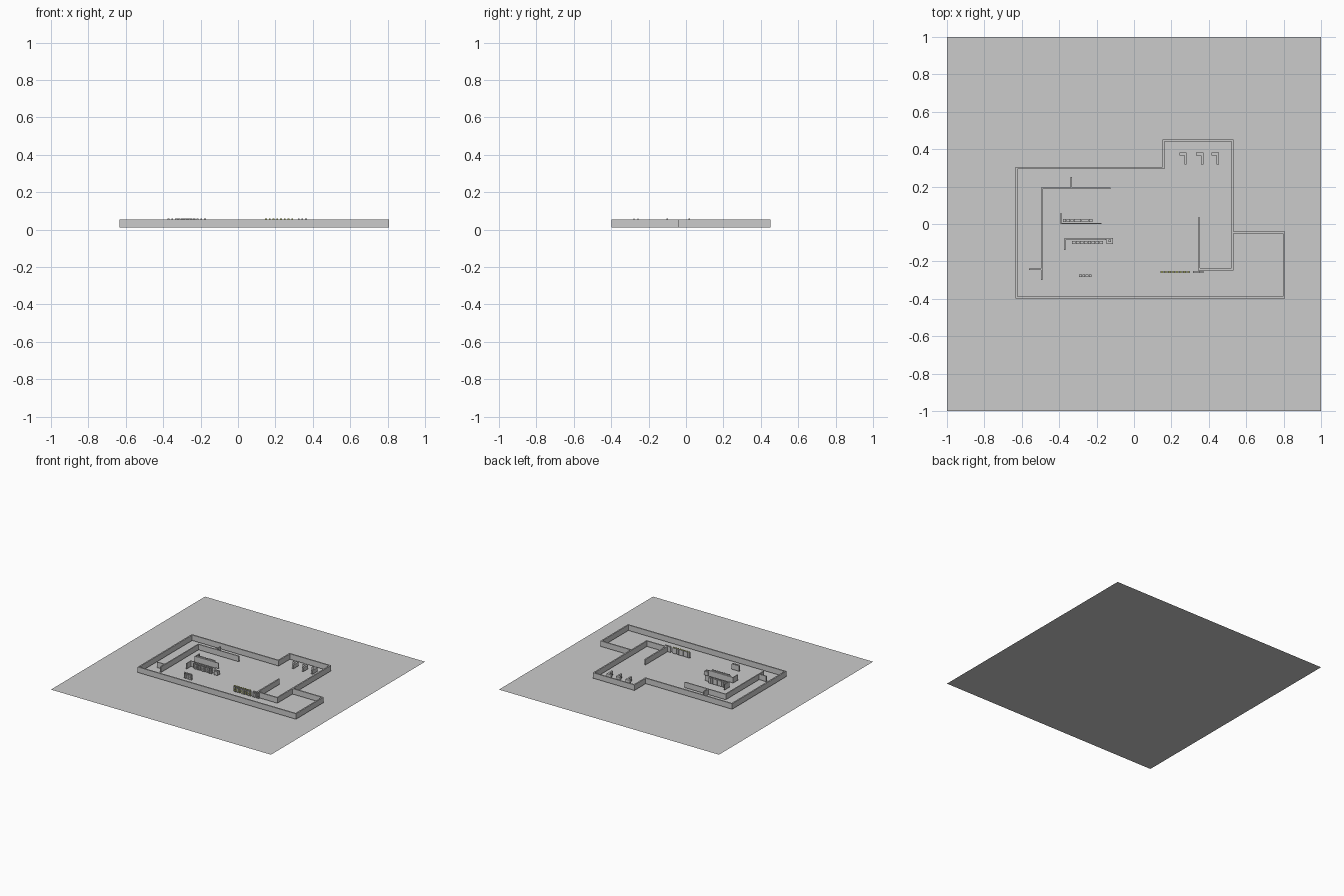
import bpy, bmesh
from mathutils import Vector

if "Cube" in bpy.data.objects:
    bpy.data.objects.remove(bpy.data.objects["Cube"])

Z0, Z1 = 0.01, 0.055  # wall bottom and top


def finish(name, bm, mat=None):
    bmesh.ops.recalc_face_normals(bm, faces=bm.faces)
    me = bpy.data.meshes.new(name)
    bm.to_mesh(me)
    bm.free()
    ob = bpy.data.objects.new(name, me)
    bpy.context.collection.objects.link(ob)
    if mat:
        me.materials.append(mat)
    return ob


def wall(name, pts, t=0.011, closed=False):
    """Mitred wall of thickness t centred on a path."""
    p = [Vector(q) for q in pts]
    n = len(p)
    bm = bmesh.new()
    rings = []
    for i in range(n):
        a = p[i] - p[i - 1] if (closed or i > 0) else None
        b = p[(i + 1) % n] - p[i] if (closed or i < n - 1) else None
        a, b = (a or b).normalized(), (b or a).normalized()
        na, nb = Vector((-a.y, a.x)), Vector((-b.y, b.x))
        off = (na + nb) / (1 + na.dot(nb)) * t / 2
        l, r = p[i] + off, p[i] - off
        rings.append([bm.verts.new((*q, z)) for q, z in ((l, Z0), (r, Z0), (r, Z1), (l, Z1))])
    for i in range(n if closed else n - 1):
        A, B = rings[i], rings[(i + 1) % n]
        for k in range(4):
            bm.faces.new((A[k], A[(k + 1) % 4], B[(k + 1) % 4], B[k]))
    if not closed:
        bm.faces.new(rings[0])
        bm.faces.new(rings[-1])
    return finish(name, bm)


def boxes(name, items, mat=None):
    """Boxes given as (x0, x1, y0, y1, z0, z1), joined in one object."""
    bm = bmesh.new()
    for x0, x1, y0, y1, z0, z1 in items:
        vs = bmesh.ops.create_cube(bm, size=1)["verts"]
        for v in vs:
            v.co = (x1 if v.co.x > 0 else x0, y1 if v.co.y > 0 else y0, z1 if v.co.z > 0 else z0)
    return finish(name, bm, mat)


def rack(name, x0, x1, y0, y1, n, mat=None):
    """Row of n cabinets: open shelves between side panels, small item on top."""
    frame, goods = [], []
    w = (x1 - x0) / n
    ym = (y0 + y1) / 2
    for i in range(n):
        a, b = x0 + i * w + w * 0.06, x0 + (i + 1) * w - w * 0.06
        s = w * 0.12
        frame += [(a, a + s, y0, y1, Z0, 0.054), (b - s, b, y0, y1, Z0, 0.054),
                  (a + s, b - s, y1 - 0.002, y1, Z0, 0.054)]
        for z in (0.012, 0.026, 0.040, 0.052):
            frame.append((a + s, b - s, y0, y1 - 0.002, z, z + 0.002))
        for z in (0.014, 0.028, 0.054):
            goods.append((a + w * 0.2, b - w * 0.2, ym - 0.004, ym + 0.003, z, z + 0.006))
    boxes(name + "_frame", frame)
    boxes(name + "_goods", goods, mat)


# ground sheet
bm = bmesh.new()
bmesh.ops.create_grid(bm, x_segments=1, y_segments=1, size=1)
finish("ground_sheet", bm)

# outer shell, laid out along wall centre lines
wall("outer_walls", [(-0.628, 0.30), (0.158, 0.30), (0.158, 0.446), (0.526, 0.446),
                     (0.526, -0.045), (0.801, -0.045), (0.801, -0.394), (-0.628, -0.394)], closed=True)

# inner partitions
wall("right_partition", [(0.526, -0.05), (0.526, -0.242), (0.348, -0.242), (0.348, 0.035)])
wall("left_partition", [(-0.125, 0.191), (-0.494, 0.191), (-0.494, -0.30)], 0.009)
wall("left_stub", [(-0.562, -0.242), (-0.497, -0.242)], 0.009)
wall("top_stub", [(-0.336, 0.193), (-0.336, 0.25)], 0.009)
wall("upper_bay_screen", [(-0.175, 0.003), (-0.390, 0.003), (-0.390, 0.06)], 0.007)
wall("lower_bay_screen", [(-0.15, -0.081), (-0.371, -0.081), (-0.371, -0.14)], 0.007)

# cabinet rows
green = bpy.data.materials.new("yellow_green")
green.diffuse_color = (0.55, 0.6, 0.12, 1)
green.use_nodes = True
green.node_tree.nodes["Principled BSDF"].inputs["Base Color"].default_value = green.diffuse_color
rack("upper_bay_rack", -0.382, -0.222, 0.011, 0.026, 8)
rack("lower_bay_rack", -0.332, -0.165, -0.107, -0.091, 8)
rack("front_left_rack", -0.295, -0.225, -0.284, -0.271, 4)
rack("front_row", 0.140, 0.300, -0.263, -0.250, 8, green)
rack("front_row_end", 0.315, 0.373, -0.263, -0.250, 3)

# square table with a raised rim
x0, x1, y0, y1 = -0.146, -0.113, -0.106, -0.074
boxes("square_table", [(x0, x1, y0, y1, Z0, 0.035),
                       (x0, x1, y0, y0 + .006, .035, .04), (x0, x1, y1 - .006, y1, .035, .04),
                       (x0, x0 + .006, y0 + .006, y1 - .006, .035, .04),
                       (x1 - .006, x1, y0 + .006, y1 - .006, .035, .04),
                       (-0.136, -0.123, -0.097, -0.083, .035, .045)])

# three stall units: divider with a basin on its left
for i, x in enumerate((0.282, 0.371, 0.454)):
    boxes(f"stall_divider_{i + 1}", [(x - 0.013, x, 0.318, 0.382, Z0, 0.042)])
    boxes(f"stall_basin_{i + 1}", [(x - 0.040, x - 0.013, 0.365, 0.382, 0.022, 0.042),
                                   (x - 0.034, x - 0.022, 0.368, 0.380, Z0, 0.022)])
